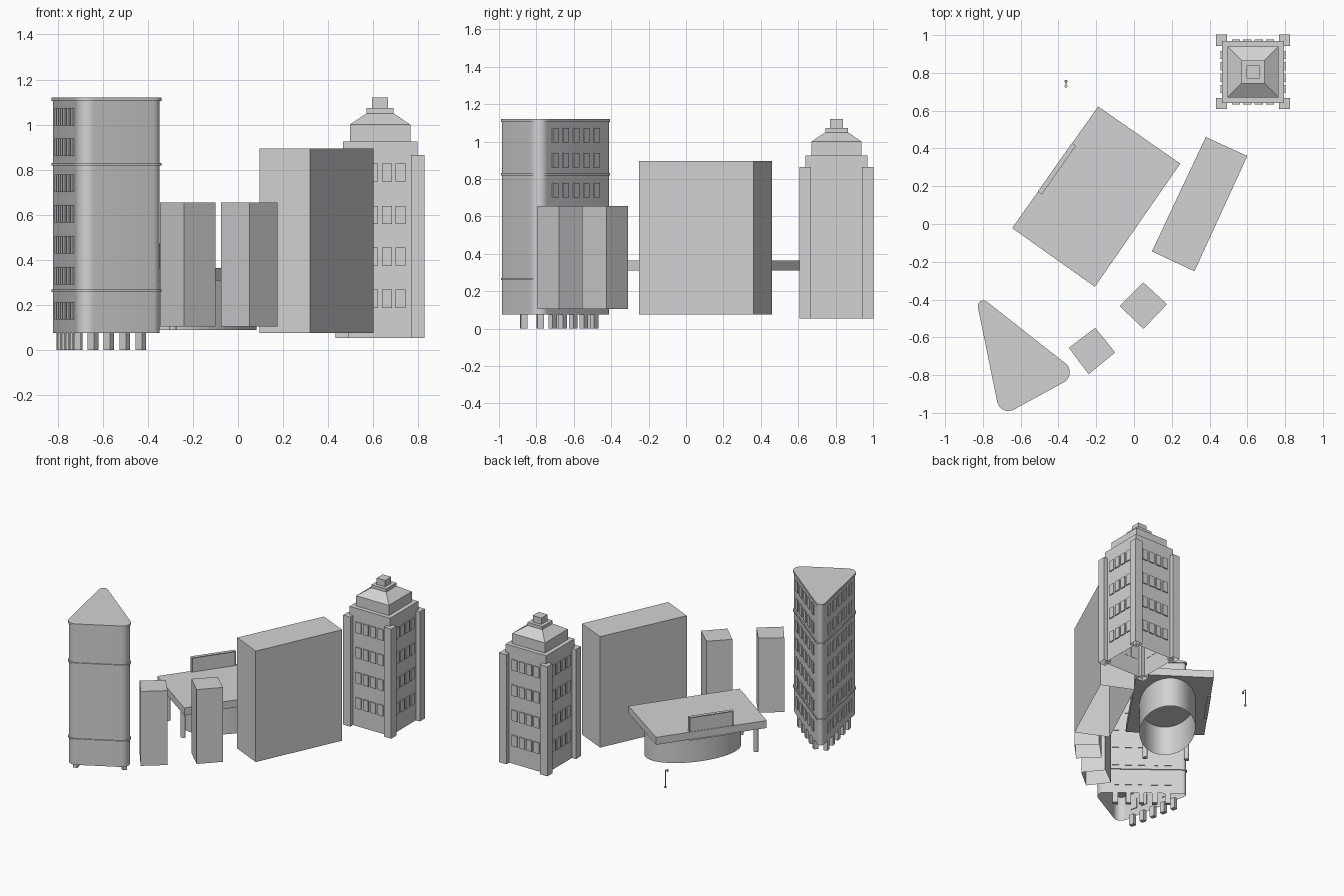
import bpy
import bmesh
from math import atan2, cos, sin, pi, radians
from mathutils import Vector, Matrix

cube = bpy.data.objects.get("Cube")
if cube:
    bpy.data.objects.remove(cube)

grey = bpy.data.materials.new("plain_grey")
grey.use_nodes = True
colour = (0.65, 0.65, 0.65, 1)
grey.diffuse_color = colour
grey.node_tree.nodes["Principled BSDF"].inputs["Base Color"].default_value = colour


def finish(name, bm, smooth=False):
    mesh = bpy.data.meshes.new(name)
    bm.to_mesh(mesh)
    bm.free()
    mesh.materials.append(grey)
    obj = bpy.data.objects.new(name, mesh)
    bpy.context.collection.objects.link(obj)
    if smooth:
        bpy.ops.object.select_all(action="DESELECT")
        obj.select_set(True)
        bpy.context.view_layer.objects.active = obj
        bpy.ops.object.shade_smooth_by_angle(angle=radians(35))
    return obj


def add_prism(bm, outline, z0, z1, top=True, bottom=False, top_scale=1.0):
    """Vertical prism over a counter-clockwise outline; ends may be open."""
    mid = sum((Vector(p) for p in outline), Vector((0, 0))) / len(outline)
    low = [bm.verts.new((p[0], p[1], z0)) for p in outline]
    high = [bm.verts.new((*(mid + (Vector(p) - mid) * top_scale), z1)) for p in outline]
    n = len(outline)
    for i in range(n):
        j = (i + 1) % n
        bm.faces.new((low[i], low[j], high[j], high[i]))
    if bottom:
        bm.faces.new(low[::-1])
    if top:
        bm.faces.new(high)


def prism(name, outline, z0, z1, smooth=False, **ends):
    bm = bmesh.new()
    add_prism(bm, outline, z0, z1, **ends)
    return finish(name, bm, smooth)


def add_box(bm, centre, size, angle=0):
    m = Matrix.Translation(centre) @ Matrix.Rotation(angle, 4, "Z") @ Matrix.Diagonal((*size, 1))
    bmesh.ops.create_cube(bm, size=1, matrix=m)


def square(cx, cy, h):
    return [(cx - h, cy - h), (cx + h, cy - h), (cx + h, cy + h), (cx - h, cy + h)]


def ellipse(cx, cy, a, b, angle=0, n=48):
    c, s = cos(angle), sin(angle)
    pts = [(a * cos(2 * pi * i / n), b * sin(2 * pi * i / n)) for i in range(n)]
    return [(cx + c * x - s * y, cy + s * x + c * y) for x, y in pts]


# Plain blocks, open underneath
prism("tall_slab_block", [(0.095, -0.145), (0.32, -0.25), (0.6, 0.36), (0.38, 0.46)], 0.075, 0.895)
prism("small_block_left", [(-0.075, -0.435), (0.05, -0.555), (0.175, -0.425), (0.05, -0.31)], 0.105, 0.655)
prism("small_block_right", [(-0.345, -0.655), (-0.24, -0.795), (-0.1, -0.68), (-0.205, -0.55)], 0.105, 0.655)

# Rounded triangular tower
corners = [((-0.797, -0.435), 0.03), ((-0.665, -0.93), 0.06), ((-0.40, -0.785), 0.06)]


def side(i):
    """Start, end and outward angle of one straight tower side."""
    (p, r), (q, s) = corners[i], corners[(i + 1) % 3]
    p, q = Vector(p), Vector(q)
    d = q - p
    ang = atan2(-d.x, d.y) + (r - s) / d.length
    n = Vector((cos(ang), sin(ang)))
    return p + n * r, q + n * s, ang


def triangle(offset):
    pts = []
    for i, (c, r) in enumerate(corners):
        a0 = side(i - 1)[2]
        sweep = (side(i)[2] - a0) % (2 * pi)
        for k in range(13):
            a = a0 + sweep * k / 12
            pts.append((c[0] + (r + offset) * cos(a), c[1] + (r + offset) * sin(a)))
    return pts


prism("triangular_tower", triangle(-0.007), 0.075, 1.118, smooth=True)
for label, z0, z1 in (("lower", 0.259, 0.27), ("upper", 0.819, 0.831), ("roof", 1.105, 1.12)):
    prism(label + "_tower_band", triangle(0), z0, z1, smooth=True, bottom=True)

windows, stilts = bmesh.new(), bmesh.new()
for index, first, last in ((0, 0.16, 0.86), (2, 0.13, 0.81)):
    p, q, ang = side(index)
    n = Vector((cos(ang), sin(ang)))
    for col in range(5):
        at = p.lerp(q, first + (last - first) * col / 4) - n * 0.007
        for z in (0.175, 0.33, 0.468, 0.605, 0.74, 0.9, 1.035):
            add_box(windows, (*at, z), (0.012, 0.048, 0.078), ang)
        add_box(stilts, (*(at - n * 0.016), 0.04), (0.03, 0.036, 0.08), ang)
finish("tower_windows", windows)
finish("tower_stilts", stilts)

# Square tower with corner piers and stepped crown
cx, cy = 0.63, 0.805
prism("square_tower", square(cx, cy, 0.165), 0.055, 0.925)
prism("crown_base", square(cx, cy, 0.134), 0.925, 1.0)
prism("crown_slope", square(cx, cy, 0.134), 1.0, 1.05, top_scale=0.45)
prism("crown_step", square(cx, cy, 0.06), 1.05, 1.073)
prism("crown_cap", square(cx, cy, 0.035), 1.073, 1.12)
piers, panes = bmesh.new(), bmesh.new()
for sx in (-1, 1):
    for sy in (-1, 1):
        add_prism(piers, square(cx + sx * 0.167, cy + sy * 0.167, 0.03), 0.055, 0.865)
for k in range(4):
    ang = k * pi / 2
    out, along = Vector((cos(ang), sin(ang))), Vector((-sin(ang), cos(ang)))
    for col in (-0.09, -0.03, 0.03, 0.09):
        at = Vector((cx, cy)) + out * 0.168 + along * col
        for z in (0.228, 0.415, 0.6, 0.787):
            add_box(panes, (*at, z), (0.01, 0.044, 0.08), ang)
finish("corner_piers", piers)
finish("square_tower_windows", panes)

# Low pavilion: roof slab on an open oval drum and two posts
prism("pavilion_roof", [(-0.645, -0.022), (-0.207, -0.332), (0.245, 0.32), (-0.19, 0.622)],
      0.31, 0.365, bottom=True)
long_dir = atan2(0.64, 0.45)
prism("pavilion_drum", ellipse(-0.166, 0.158, 0.337, 0.19, long_dir), 0.09, 0.31, smooth=True, top=False)
for label, x, y in (("left", -0.289, -0.228), ("right", -0.525, -0.066)):
    prism(label + "_pavilion_post", ellipse(x, y, 0.017, 0.017, n=16), 0.09, 0.31, smooth=True, bottom=True)

# Blank sign board with a raised rim around both faces
sign = bmesh.new()
add_box(sign, (-0.408, 0.293, 0.388), (0.315, 0.026, 0.17), long_dir)
broad = sorted(sign.faces, key=lambda f: f.calc_area())[-2:]
bmesh.ops.inset_individual(sign, faces=broad, thickness=0.008, depth=-0.005)
finish("sign_board", sign)

# Street lamp
prism("lamp_pole", ellipse(-0.36, 0.755, 0.004, 0.004, n=10), 0.09, 0.22, smooth=True)
prism("lamp_foot", ellipse(-0.36, 0.755, 0.008, 0.008, n=10), 0.09, 0.1, smooth=True)
prism("lamp_head", ellipse(-0.36, 0.73, 0.008, 0.008, n=10), 0.2, 0.213, smooth=True, bottom=True)
arm = bmesh.new()
add_box(arm, (-0.36, 0.742, 0.216), (0.003, 0.026, 0.003))
finish("lamp_arm", arm)
